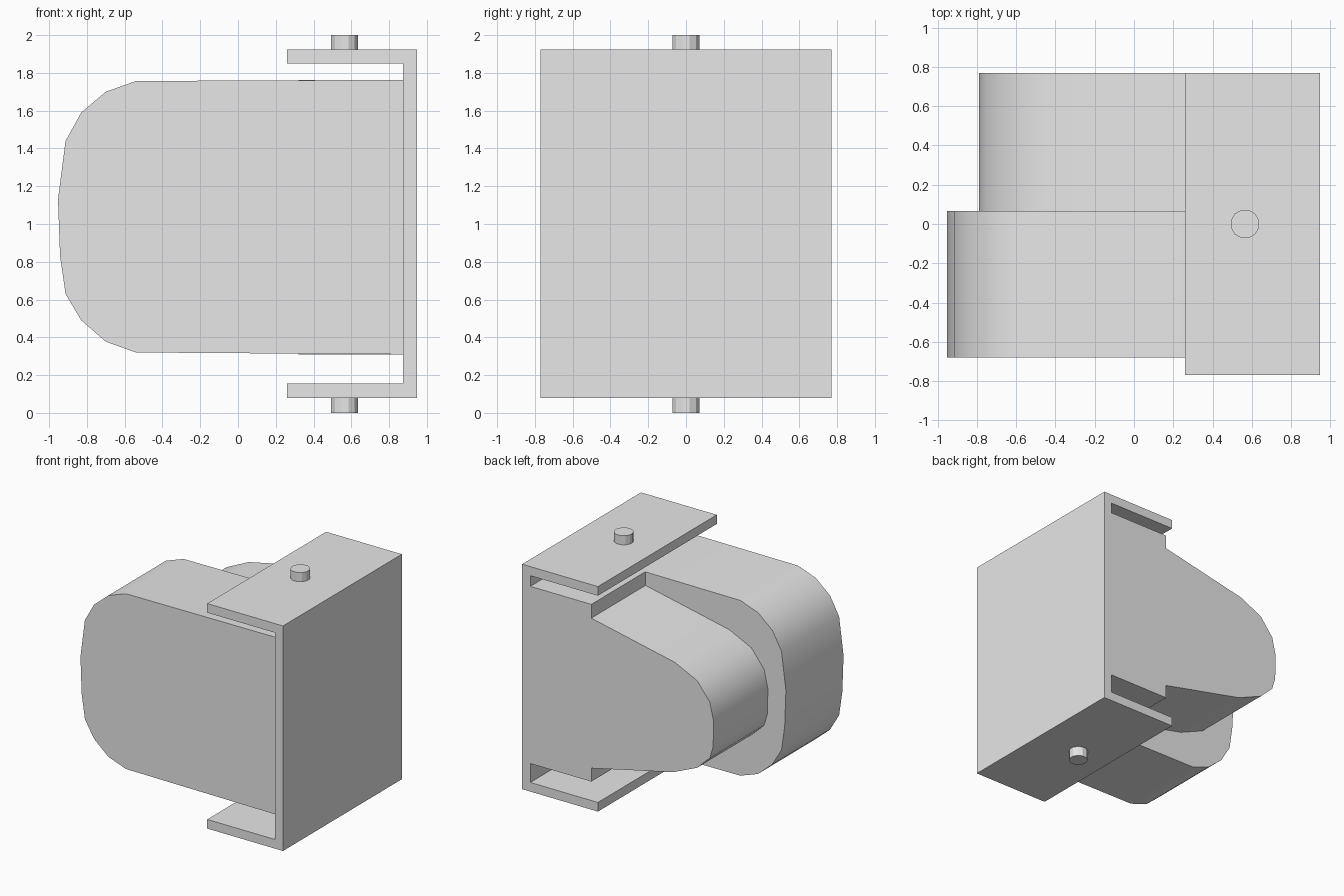
import bpy
import bmesh
from math import radians
from mathutils import Matrix

cube = bpy.data.objects.get("Cube")
if cube:
    bpy.data.objects.remove(cube, do_unlink=True)

grey = bpy.data.materials.new("light grey")
grey.use_nodes = True
grey.diffuse_color = (0.8, 0.8, 0.8, 1)
grey.node_tree.nodes["Principled BSDF"].inputs["Base Color"].default_value = (0.8, 0.8, 0.8, 1)


def finish(name, bm, smooth_angle=None):
    """Turn a bmesh into a named, coloured object."""
    bmesh.ops.recalc_face_normals(bm, faces=bm.faces)
    mesh = bpy.data.meshes.new(name)
    bm.to_mesh(mesh)
    bm.free()
    mesh.materials.append(grey)
    obj = bpy.data.objects.new(name, mesh)
    bpy.context.collection.objects.link(obj)
    if smooth_angle:
        bpy.ops.object.select_all(action="DESELECT")
        obj.select_set(True)
        bpy.context.view_layer.objects.active = obj
        bpy.ops.object.shade_smooth_by_angle(angle=radians(smooth_angle))
    return obj


def prism(name, profile, front, back, smooth_angle=None):
    """Extrude an (x, z) profile along y."""
    bm = bmesh.new()
    face = bm.faces.new([bm.verts.new((x, front, z)) for x, z in profile])
    extruded = bmesh.ops.extrude_face_region(bm, geom=[face])["geom"]
    verts = [v for v in extruded if isinstance(v, bmesh.types.BMVert)]
    bmesh.ops.translate(bm, verts=verts, vec=(0, back - front, 0))
    return finish(name, bm, smooth_angle)


# Heights and depths shared by the parts
BLOCK_LOW, BLOCK_HIGH = 0.31, 1.763
WALL, SPLIT = 0.873, 0.067

# C-shaped bracket: wall on the left side with a flange above and below
prism("bracket", [
    (0.26, 0.08), (0.947, 0.08), (0.947, 1.925), (0.26, 1.925),
    (0.26, 1.85), (WALL, 1.85), (WALL, 0.155), (0.26, 0.155),
], -0.77, 0.77)

# Large rounded block at the front
prism("front_block", [
    (WALL, BLOCK_LOW), (WALL, BLOCK_HIGH), (-0.54, 1.757), (-0.70, 1.70),
    (-0.83, 1.59), (-0.913, 1.44), (-0.953, 1.13), (-0.942, 0.83),
    (-0.913, 0.63), (-0.83, 0.49), (-0.70, 0.377), (-0.54, 0.32),
], -0.68, SPLIT, 35)

# Tapered, stepped block at the back
prism("back_block", [
    (WALL, BLOCK_LOW), (WALL, BLOCK_HIGH), (0.32, BLOCK_HIGH), (0.32, 1.65),
    (-0.44, 1.49), (-0.64, 1.395), (-0.755, 1.25), (-0.79, 1.10),
    (-0.785, 0.89), (-0.755, 0.79), (-0.64, 0.68), (-0.42, 0.585),
    (0.32, 0.42), (0.32, BLOCK_LOW),
], SPLIT, 0.77, 35)

# Pivot pins on the outside of the flanges
for name, z in (("lower_pin", 0.04), ("upper_pin", 1.96)):
    bm = bmesh.new()
    bmesh.ops.create_cone(
        bm, cap_ends=True, segments=12, radius1=0.074, radius2=0.074, depth=0.08,
        matrix=Matrix.Translation((0.565, 0, z)) @ Matrix.Rotation(radians(15), 4, "Z"))
    finish(name, bm)
